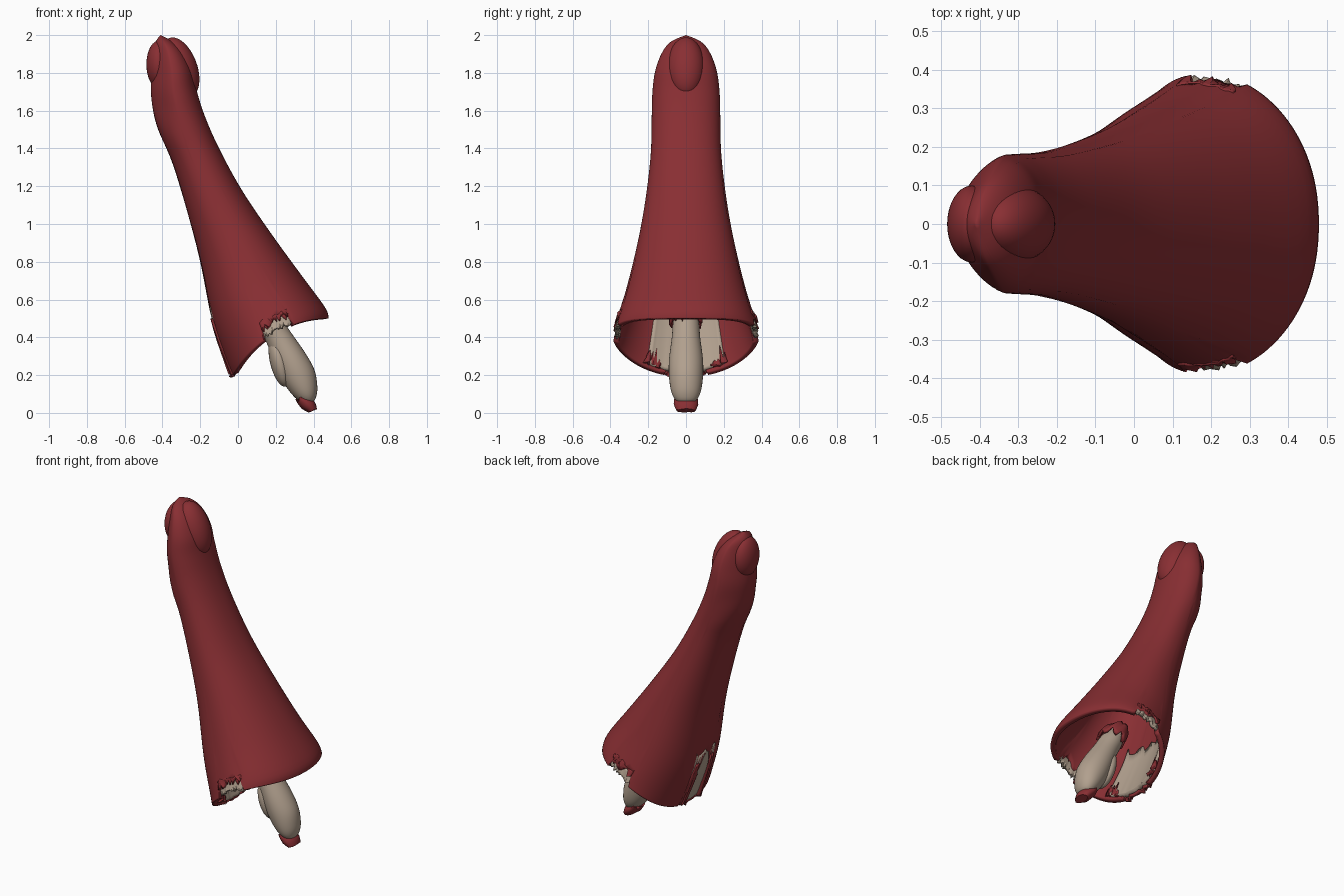
import bpy, bmesh, math, random
from mathutils import Vector

if "Cube" in bpy.data.objects:
    bpy.data.objects.remove(bpy.data.objects["Cube"])

random.seed(4)


def material(name, col):
    m = bpy.data.materials.new(name)
    m.diffuse_color = (*col, 1)
    m.use_nodes = True
    m.node_tree.nodes["Principled BSDF"].inputs["Base Color"].default_value = m.diffuse_color
    return m


RED = material("red", (0.25, 0.028, 0.033))
TAN = material("tan", (0.44, 0.35, 0.27))

# Sleeve sections: left x, left z, right x, right z, half width, arch
SECTIONS = [
    (-0.03, 0.19, 0.48, 0.50, 0.39, 0.08),
    (-0.06, 0.26, 0.46, 0.56, 0.372, 0.07),
    (-0.135, 0.48, 0.335, 0.73, 0.318, 0.04),
    (-0.20, 0.80, 0.175, 0.95, 0.257, 0.02),
    (-0.27, 1.07, 0.02, 1.18, 0.215, 0),
    (-0.35, 1.33, -0.10, 1.40, 0.187, 0),
    (-0.43, 1.52, -0.175, 1.57, 0.182, 0),
    (-0.46, 1.68, -0.22, 1.71, 0.178, 0),
    (-0.455, 1.80, -0.245, 1.82, 0.163, 0),
    (-0.445, 1.90, -0.29, 1.91, 0.128, 0),
    (-0.435, 1.965, -0.345, 1.965, 0.08, 0),
    (-0.41, 2.00, -0.41, 2.00, 0.0, 0)]


def spline(rows, t):
    """Catmull-Rom value of a table at position t."""
    n = len(rows) - 1
    t = min(max(t, 0), n)
    i = min(int(t), n - 1)
    f = t - i
    a, b, c, d = (rows[min(max(j, 0), n)] for j in (i - 1, i, i + 1, i + 2))
    return [0.5 * (2 * q + (r - p) * f + (2 * p - 5 * q + 4 * r - s) * f * f
                   + (3 * q - p - 3 * r + s) * f ** 3) for p, q, r, s in zip(a, b, c, d)]


def skin(th, t, k=1.0):
    """Point on the sleeve at angle th and height t, k scales it inwards."""
    lx, lz, rx, rz, w, arch = spline(SECTIONS, t)
    c, s = math.cos(th), math.sin(th)
    e = 0.93
    cc, ss = math.copysign(abs(c) ** e, c), math.copysign(abs(s) ** e, s)
    ss *= 1 - 0.3 * max(0, -c) * min(max(t - 5.5, 0), 1)   # narrower left of the tip
    dx, dz = (rx - lx) / 2, (rz - lz) / 2
    ln = math.hypot(dx, dz) or 1
    b = arch * s * s
    return Vector(((lx + rx) / 2 + dx * cc * k - dz / ln * b, w * ss * k,
                   (lz + rz) / 2 + dz * cc * k + dx / ln * b))


def grid(name, cols, mat, closed, thick=0.0, offset=0, caps=False, angle=50):
    """Mesh from columns of points, optionally wrapped round."""
    bm = bmesh.new()
    vs = [[bm.verts.new(p) for p in col] for col in cols]
    n = len(vs)
    for i in range(n if closed else n - 1):
        a, b = vs[i], vs[(i + 1) % n]
        for j in range(len(a) - 1):
            bm.faces.new((a[j], b[j], b[j + 1], a[j + 1]))
    if caps:
        bm.faces.new([c[0] for c in vs])
        bm.faces.new([c[-1] for c in vs])
    bmesh.ops.remove_doubles(bm, verts=bm.verts, dist=1e-5)
    bmesh.ops.recalc_face_normals(bm, faces=bm.faces)
    me = bpy.data.meshes.new(name)
    bm.to_mesh(me)
    bm.free()
    me.materials.append(mat)
    ob = bpy.data.objects.new(name, me)
    bpy.context.collection.objects.link(ob)
    if thick:
        m = ob.modifiers.new("wall", 'SOLIDIFY')
        m.thickness, m.offset = thick, offset
    smooth(ob, angle)
    return ob


def smooth(ob, angle=50):
    bpy.ops.object.select_all(action='DESELECT')
    ob.select_set(True)
    bpy.context.view_layer.objects.active = ob
    bpy.ops.object.shade_smooth_by_angle(angle=math.radians(angle))


# Sleeve with a torn slot on the left and a torn notch on each side
NOTCH = 1.45


def tear(th):
    d = abs(th - math.pi)
    if d < 0.28:
        return 2.2 * (1 - (d / 0.28) ** 2) + random.uniform(0, 0.12)
    for mid in (NOTCH, 2 * math.pi - NOTCH):
        if abs(th - mid) < 0.24:
            return random.uniform(0.75, 1.2)
    return 0


N, ROWS = 112, 50
cols = []
for i in range(N):
    th = 2 * math.pi * i / N
    t0 = tear(th)
    cols.append([skin(th, t0 + (11 - t0) * j / ROWS) for j in range(ROWS + 1)])
grid("sleeve", cols, RED, True, 0.03, -1)


# Curved patches that follow the sleeve wall
def patch(name, mid, half, t0, t1, k, mat, jag0=0, jag1=0, flare=0, n=16, thick=0.02):
    out = []
    for i in range(n + 1):
        th = mid - half + 2 * half * i / n
        a = t0 + random.uniform(0, jag0)
        b = t1 - random.uniform(0, jag1)
        f = random.uniform(-flare, flare)
        out.append([skin(th, a + (b - a) * j / 8, k + f * (1 - j / 8)) for j in range(9)])
    grid(name, out, mat, False, thick, angle=35)


patch("slot_lining", math.pi, 0.6, 0.25, 2.3, 0.92, TAN, 0.2, 0.2, 0.01, 20, 0.04)
patch("slot_tip", math.pi, 0.24, 0.0, 0.5, 0.98, RED, 0.1, 0.3, 0.06, 8)
for side in (-1, 1):
    patch("slot_edge", math.pi + side * 0.2, 0.06, 0.1, 2.1, 0.995, RED, 0.4, 0.4, 0.03, 6)
    patch("slot_fringe", math.pi + side * 0.52, 0.13, 0.1, 1.3, 0.87, RED, 0.3, 0.8, 0.05, 8)
    patch("notch_lining", side * NOTCH, 0.27, 0.1, 1.15, 0.955, TAN, 0.5, 0.2, 0.02)
    patch("notch_fringe", side * NOTCH, 0.25, 0.8, 1.25, 0.985, RED, 0.35, 0.1, 0.025)


# Tongue hanging from the opening: x, z, half depth, half width
TONGUE = [(0.14, 0.53, 0.05, 0.06), (0.175, 0.47, 0.065, 0.07),
          (0.215, 0.40, 0.07, 0.075), (0.28, 0.28, 0.085, 0.09),
          (0.325, 0.19, 0.088, 0.09), (0.36, 0.11, 0.066, 0.077),
          (0.38, 0.065, 0.035, 0.05), (0.388, 0.05, 0.005, 0.008)]


def tube(name, rows, mat, steps, n=32, jag=0, caps=True, thick=0):
    out = []
    ax = Vector((0.91, 0, 0.41))
    for i in range(n):
        th = 2 * math.pi * i / n
        j0, j1 = random.uniform(-jag, jag), random.uniform(-jag, jag)
        col = []
        for j in range(steps + 1):
            u = j / steps
            x, z, d, w = spline(rows, u * (len(rows) - 1))
            sh = j0 * (1 - u) + j1 * u * 0.3
            p = Vector((x, 0, z)) + ax * d * math.cos(th) + Vector((0, w * math.sin(th), 0))
            col.append(p + Vector((-0.41, 0, 0.91)) * sh)
        out.append(col)
    grid(name, out, mat, True, thick, caps=caps)


tube("tongue", TONGUE, TAN, 36)
tube("tongue_tip", [(0.335, 0.075, 0.03, 0.06), (0.37, 0.042, 0.04, 0.065),
                    (0.395, 0.013, 0.025, 0.05)], RED, 4, 20, 0.012)
tube("tongue_collar", [(0.175, 0.485, 0.072, 0.082), (0.145, 0.535, 0.065, 0.08),
                       (0.12, 0.575, 0.045, 0.06)], RED, 4, 24, 0.03, False, 0.015)


# Rounded lobes
def lobe(name, loc, size, tilt, mat):
    bpy.ops.mesh.primitive_uv_sphere_add(segments=40, ring_count=24, location=loc,
                                         rotation=(0, tilt, 0))
    ob = bpy.context.object
    ob.name = name
    ob.scale = size
    ob.data.materials.append(mat)
    smooth(ob)


lobe("tongue_lobe", (0.22, 0, 0.27), (0.05, 0.083, 0.135), -0.24, TAN)
lobe("tip_lobe_right", (-0.305, 0, 1.83), (0.088, 0.098, 0.165), -0.36, RED)
lobe("tip_lobe_left", (-0.42, 0, 1.845), (0.065, 0.10, 0.125), 0, RED)
